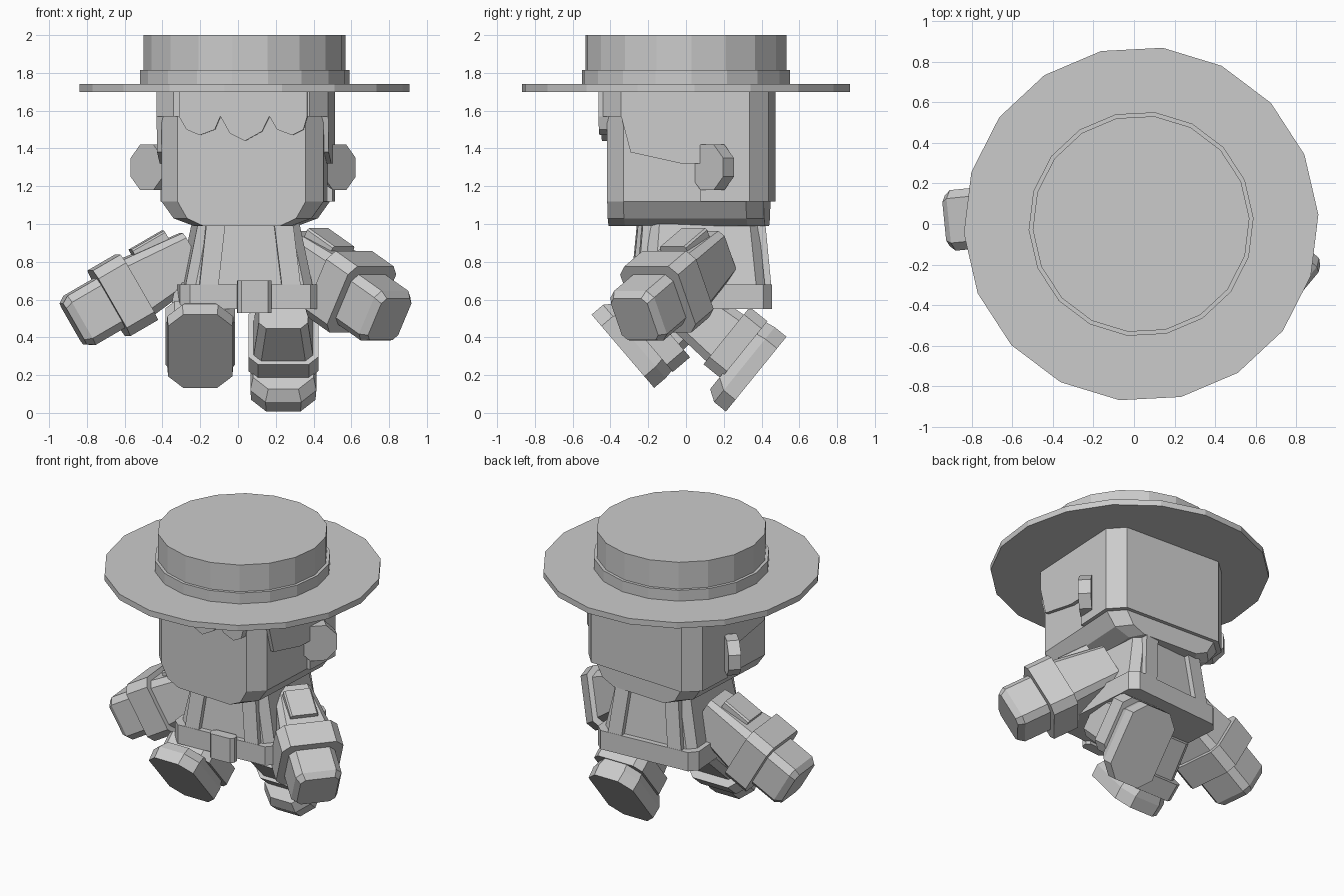
import bpy, bmesh, math
from mathutils import Matrix, Vector

if "Cube" in bpy.data.objects:
    bpy.data.objects.remove(bpy.data.objects["Cube"])

grey = bpy.data.materials.new("plain grey")
grey.diffuse_color = (0.6, 0.6, 0.6, 1)
grey.use_nodes = True
grey.node_tree.nodes["Principled BSDF"].inputs["Base Color"].default_value = grey.diffuse_color


def loft(name, rings, mat=Matrix()):
    """Skin a stack of equal-length rings and cap both ends."""
    bm = bmesh.new()
    vs = [[bm.verts.new(mat @ Vector(p)) for p in r] for r in rings]
    n = len(vs[0])
    for a, b in zip(vs, vs[1:]):
        for i in range(n):
            j = (i + 1) % n
            bm.faces.new((a[i], a[j], b[j], b[i]))
    bm.faces.new(vs[0][::-1])
    bm.faces.new(vs[-1])
    bmesh.ops.recalc_face_normals(bm, faces=bm.faces)
    me = bpy.data.meshes.new(name)
    bm.to_mesh(me)
    bm.free()
    me.materials.append(grey)
    ob = bpy.data.objects.new(name, me)
    bpy.context.collection.objects.link(ob)
    return ob


def oct_ring(x0, x1, y0, y1, c, z):
    """Rectangle with chamfered corners at height z."""
    return [(x0 + c, y0, z), (x1 - c, y0, z), (x1, y0 + c, z), (x1, y1 - c, z),
            (x1 - c, y1, z), (x0 + c, y1, z), (x0, y1 - c, z), (x0, y0 + c, z)]


def sq(hx, hy, c, z):
    return oct_ring(-hx, hx, -hy, hy, c, z)


def circle(r, n, z, phase=0):
    return [(r * math.cos(phase + math.tau * i / n),
             r * math.sin(phase + math.tau * i / n), z) for i in range(n)]


def place(x, y, z, yaw=0):
    return Matrix.Translation((x, y, z)) @ Matrix.Rotation(math.radians(yaw), 4, 'Z')


# Hat: brim, band and crown
hat = place(0.035, 0, 0, 3)
for name, r, z0, z1 in (("hat_brim", 0.875, 1.70, 1.74),
                        ("hat_band", 0.555, 1.74, 1.815),
                        ("hat_crown", 0.535, 1.815, 2.0)):
    loft(name, [circle(r, 18, z0), circle(r, 18, z1)], hat)

# Head with tapered jaw
head = place(0.04, 0, 0, -3)


def head_ring(s, z):
    return [(x * s, y, z) for x, y, _ in oct_ring(-0.43, 0.43, -0.40, 0.43, 0.09, z)]


loft("head", [head_ring(0.6, 0.99), head_ring(0.85, 1.03),
              head_ring(1, 1.12), head_ring(1, 1.70)], head)

# Hair: back block, side panels, front corners and scalloped fringe
back = [(-0.455, 0.1), (0.455, 0.1), (0.455, 0.36), (0.36, 0.455),
        (-0.36, 0.455), (-0.455, 0.36)]
loft("back_hair", [[(x, y, z) for x, y in back] for z in (1.12, 1.70)], head)
side = [(-0.32, 1.70), (-0.32, 1.57), (-0.27, 1.38), (0, 1.32), (0.15, 1.32), (0.15, 1.70)]
for s, label in ((-1, "right"), (1, "left")):
    loft(label + "_side_hair", [[(s * x, y, z) for y, z in side] for x in (0.40, 0.455)], head)
    corner = [(0.455, -0.32), (0.36, -0.42), (0.30, -0.42), (0.30, -0.3), (0.455, -0.2)]
    loft(label + "_front_hair",
         [[(s * x, y, z) for x, y in corner] for z in (1.57, 1.70)], head)
fringe = [(-0.33, 1.70), (-0.33, 1.57), (-0.29, 1.50), (-0.22, 1.47), (-0.14, 1.50),
          (-0.11, 1.57), (-0.06, 1.48), (0.02, 1.44), (0.11, 1.49), (0.15, 1.57),
          (0.19, 1.50), (0.27, 1.47), (0.33, 1.50), (0.35, 1.57), (0.35, 1.70)]
loft("fringe", [[(x, y, z) for x, z in fringe] for y in (-0.445, -0.39)], head)

# Ears: octagonal discs angled forward and outward
for s, label, c in ((-1, "right", (-0.455, 0.15, 1.30)), (1, "left", (0.51, 0.14, 1.30))):
    q = Vector((s, -1, 0)).to_track_quat('Z', 'Y').to_matrix().to_4x4()
    ph = math.pi / 8
    loft(label + "_ear", [circle(0.13, 8, -0.04, ph), circle(0.13, 8, 0.04, ph)],
         Matrix.Translation(c) @ q)

# Torso, belt, buckle and braces
body = place(0.04, 0.08, 0, 4)
loft("torso", [sq(0.34, 0.32, 0.05, 0.66), sq(0.27, 0.29, 0.05, 1.0)], body)
loft("belt", [sq(0.37, 0.355, 0.05, 0.55), sq(0.37, 0.355, 0.05, 0.68)], body)
loft("buckle", [oct_ring(-0.07, 0.11, -0.40, -0.33, 0.02, z) for z in (0.53, 0.70)], body)
for s in (-1, 1):
    for f in (-1, 1):
        rings = []
        for z, y, x in ((0.66, 0.325, 0.22), (1.0, 0.295, 0.18)):
            rings.append([(s * (x + dx), f * (y + dy), z) for dx, dy in
                          ((-0.05, -0.03), (0.05, -0.03), (0.05, 0.03), (-0.05, 0.03))])
        loft(("left" if s > 0 else "right") + ("_front" if f < 0 else "_back") + "_brace",
             rings, body)

# Legs: shoe, cuff and trouser, swung forward and back
for label, pos, angle in (("right", (-0.20, -0.305, 0.292), -49.5),
                          ("left", (0.24, 0.40, 0.24), 51)):
    m = Matrix.Translation(pos) @ Matrix.Rotation(math.radians(angle), 4, 'X')
    loft(label + "_shoe", [oct_ring(-0.17, 0.17, -0.30, 0.21, 0.08, 0),
                           oct_ring(-0.175, 0.175, -0.30, 0.21, 0.08, 0.08),
                           oct_ring(-0.16, 0.16, -0.26, 0.20, 0.08, 0.14)], m)
    loft(label + "_trouser_cuff", [oct_ring(-0.185, 0.185, -0.18, 0.21, 0.05, z)
                                   for z in (0.13, 0.25)], m)
    loft(label + "_trouser", [sq(0.16, 0.16, 0.04, 0.22), sq(0.13, 0.14, 0.04, 0.50)], m)

# Arms: sleeve, cuff, hand and shoulder patch
for label, pos, d in (("right", (-0.27, 0.08, 0.82), (-0.5, -0.05, -0.29)),
                      ("left", (0.33, 0.12, 0.83), (0.41, -0.34, -0.29))):
    m = Matrix.Translation(pos) @ Vector(d).to_track_quat('Z', 'Y').to_matrix().to_4x4()
    loft(label + "_sleeve", [sq(0.12, 0.13, 0.03, -0.04), sq(0.17, 0.17, 0.04, 0.33)], m)
    loft(label + "_sleeve_cuff", [sq(0.20, 0.20, 0.05, 0.31), sq(0.20, 0.20, 0.05, 0.48)], m)
    loft(label + "_hand", [sq(0.15, 0.15, 0.04, 0.46), sq(0.15, 0.15, 0.04, 0.66),
                           sq(0.125, 0.125, 0.03, 0.70)], m)
    loft(label + "_shoulder_patch", [oct_ring(-0.09, 0.09, 0.12, 0.19, 0.01, z)
                                     for z in (0.04, 0.24)], m)
